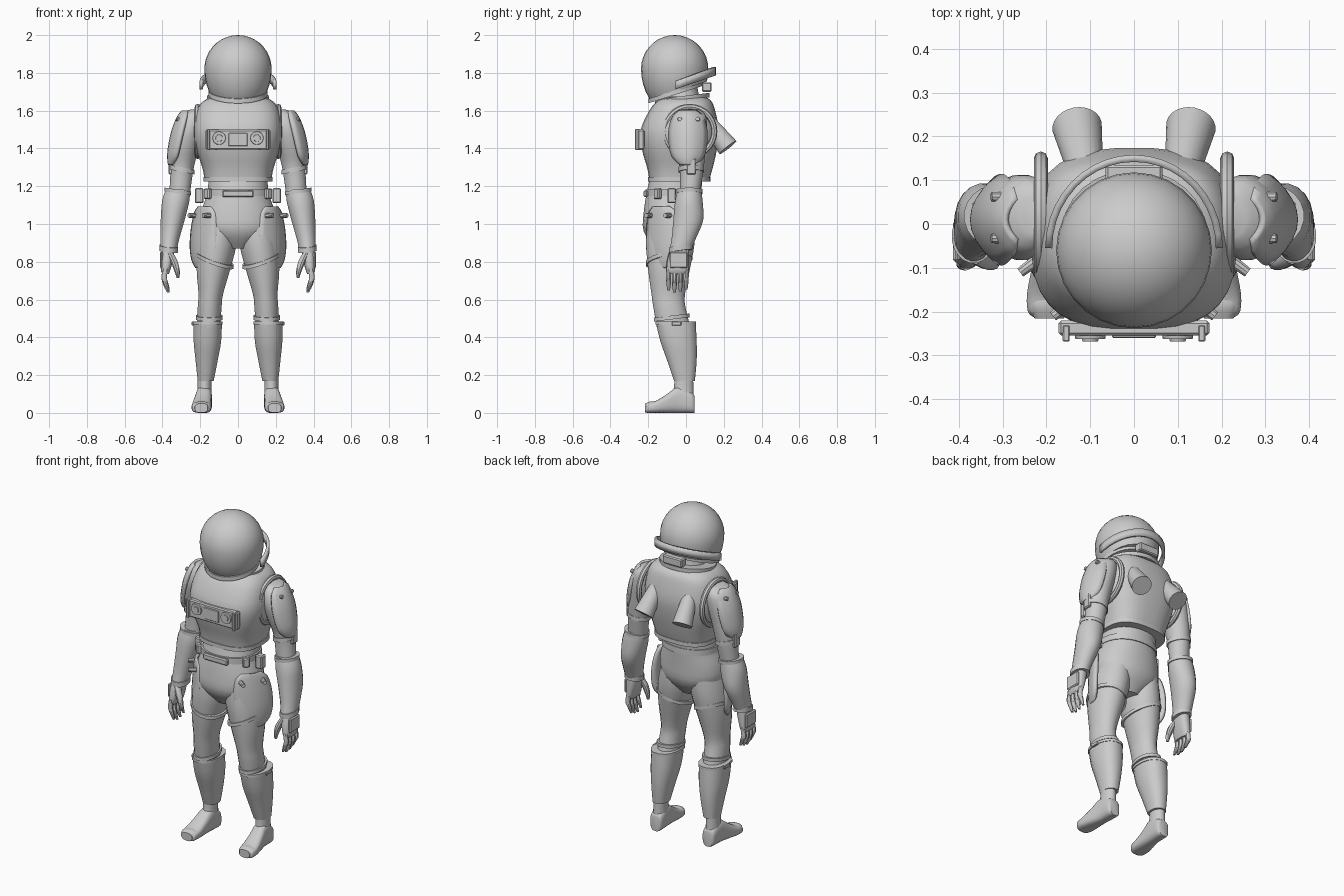
import bpy, bmesh
from math import sin, cos, pi, radians
from mathutils import Vector, Matrix

cube = bpy.data.objects.get("Cube")
if cube:
    bpy.data.objects.remove(cube)

grey = bpy.data.materials.new("suit_grey")
grey.use_nodes = True
colour = (0.6, 0.6, 0.6, 1)
grey.diffuse_color = colour
grey.node_tree.nodes["Principled BSDF"].inputs["Base Color"].default_value = colour


def finish(name, bm, angle=35):
    """Turn a bmesh into a named, shaded object."""
    bmesh.ops.recalc_face_normals(bm, faces=bm.faces)
    mesh = bpy.data.meshes.new(name)
    bm.to_mesh(mesh)
    bm.free()
    mesh.materials.append(grey)
    obj = bpy.data.objects.new(name, mesh)
    bpy.context.collection.objects.link(obj)
    bpy.ops.object.select_all(action='DESELECT')
    obj.select_set(True)
    bpy.context.view_layer.objects.active = obj
    bpy.ops.object.shade_smooth_by_angle(angle=radians(angle))
    return obj


def pair(obj):
    """Keep a part as the left one and add its mirrored right twin."""
    base = obj.name
    obj.name = "left_" + base
    twin = obj.copy()
    twin.data = obj.data.copy()
    twin.name = "right_" + base
    twin.data.transform(Matrix.Scale(-1, 4, (1, 0, 0)))
    twin.data.flip_normals()
    bpy.context.collection.objects.link(twin)


def spline(rows, steps):
    """Smoothly resample a list of section rows."""
    out = []
    for i in range(len(rows) - 1):
        a, b, c, d = (rows[max(i - 1, 0)], rows[i], rows[i + 1], rows[min(i + 2, len(rows) - 1)])
        for k in range(steps):
            t = k / steps
            out.append([q + t * (r - p) / 2 + t * t * (p - 2.5 * q + 2 * r - s / 2)
                        + t ** 3 * (1.5 * (q - r) + (s - p) / 2)
                        for p, q, r, s in zip(a, b, c, d)])
    return out + [rows[-1]]


def loft(name, rows, sides=20, power=2, steps=3, tilt=(0, 0), along_y=False):
    """Rows are centre x, y, z and the two half widths of each section."""
    bm = bmesh.new()
    rings = []
    for x, y, z, rx, ry in spline(rows, steps):
        ring = []
        for k in range(sides):
            a = 2 * pi * (k + 0.5) / sides
            c, s = cos(a), sin(a)
            u = rx * abs(c) ** (2 / power) * (1 if c > 0 else -1)
            v = ry * abs(s) ** (2 / power) * (1 if s > 0 else -1)
            p = (x + u, y, z + v) if along_y else (x + u, y + v, z + tilt[0] * u + tilt[1] * v)
            ring.append(bm.verts.new(p))
        rings.append(ring)
    for lo, hi in zip(rings, rings[1:]):
        for k in range(sides):
            n = (k + 1) % sides
            bm.faces.new((lo[k], lo[n], hi[n], hi[k]))
    bm.faces.new(rings[0])
    bm.faces.new(rings[-1])
    return finish(name, bm)


def band(name, x, y, z, rx, ry, half, **opts):
    """Short strap around a limb."""
    return loft(name, [(x, y, z - half, rx, ry), (x, y, z + half, rx, ry)], steps=1, **opts)


def rod(name, a, b, r1, r2, sides=16):
    a, b = Vector(a), Vector(b)
    turn = (b - a).to_track_quat('Z', 'Y').to_matrix().to_4x4()
    bm = bmesh.new()
    bmesh.ops.create_cone(bm, cap_ends=True, segments=sides, radius1=r1, radius2=r2,
                          depth=(b - a).length, matrix=Matrix.Translation((a + b) / 2) @ turn)
    return finish(name, bm)


def box(name, centre, size, yaw=0, bevel=0.006):
    bm = bmesh.new()
    bmesh.ops.create_cube(bm, size=1, matrix=Matrix.Translation(centre)
                          @ Matrix.Rotation(yaw, 4, 'Z') @ Matrix.Diagonal((*size, 1)))
    bmesh.ops.bevel(bm, geom=bm.edges[:], offset=bevel, segments=1, affect='EDGES')
    return finish(name, bm, 20)


def sheet(name, place, nu, nv, thick):
    """Curved plate from a function of u and v, both running from -1 to 1."""
    bm = bmesh.new()
    grid = [[bm.verts.new(place(2 * i / nu - 1, 2 * j / nv - 1)) for i in range(nu + 1)]
            for j in range(nv + 1)]
    for j in range(nv):
        for i in range(nu):
            bm.faces.new((grid[j][i], grid[j][i + 1], grid[j + 1][i + 1], grid[j + 1][i]))
    obj = finish(name, bm)
    solid = obj.modifiers.new("thickness", 'SOLIDIFY')
    solid.thickness, solid.offset = thick, 0
    return obj


def plate(name, y, rows, yaw, bulge):
    """Armour plate; rows are height, centre x and half width."""
    fine = spline(rows, 3)
    last = len(fine) - 1

    def place(u, v):
        z, x, w = fine[round((v + 1) / 2 * last)]
        out = -bulge * u * u * w
        return (x + out * cos(yaw) - u * w * sin(yaw), y + out * sin(yaw) + u * w * cos(yaw), z)
    return sheet(name, place, 8, last, 0.018)


# Helmet: dome stretched below its middle, cut by a sloping plane
bm = bmesh.new()
bmesh.ops.create_uvsphere(bm, u_segments=28, v_segments=18, radius=0.178)
for v in bm.verts:
    if v.co.z < 0:
        v.co.z *= 1.35
    v.co += Vector((0, -0.06, 1.822))
cut = bmesh.ops.bisect_plane(bm, geom=bm.verts[:] + bm.edges[:] + bm.faces[:],
                             plane_co=(0, -0.18, 1.66), plane_no=(0, 0.31, -0.95), clear_outer=True)
bmesh.ops.contextual_create(bm, geom=[e for e in cut["geom_cut"] if isinstance(e, bmesh.types.BMEdge)])
finish("helmet", bm)
band("helmet_rim", 0, -0.055, 1.697, 0.158, 0.145, 0.012, sides=28, tilt=(0, 0.32))


def rail(u, v):
    a = pi * (u + 1) / 2
    y = -0.055 + 0.205 * sin(a)
    return (0.195 * cos(a), y, 1.735 + 0.36 * (y + 0.055) + 0.022 * v)


sheet("visor_rail", rail, 20, 1, 0.016)
box("rail_block", (0, 0.11, 1.725), (0.13, 0.05, 0.05))
loft("neck", [(0, -0.01, 1.6, 0.13, 0.12), (0, -0.02, 1.68, 0.1, 0.09), (0, -0.02, 1.75, 0.09, 0.08)])
band("neck_collar", 0, -0.02, 1.665, 0.165, 0.145, 0.012, sides=28, tilt=(0, 0.12))

# Vest, waist and pelvis
loft("vest", [(0, -0.035, 1.24, 0.178, 0.16), (0, -0.032, 1.3, 0.19, 0.175),
              (0, -0.035, 1.4, 0.222, 0.2), (0, -0.033, 1.5, 0.235, 0.207),
              (0, -0.02, 1.6, 0.218, 0.175), (0, -0.01, 1.65, 0.185, 0.145),
              (0, -0.01, 1.675, 0.13, 0.11)], sides=32, power=2.8)
band("vest_hem", 0, -0.035, 1.237, 0.184, 0.166, 0.012, sides=32, power=2.8)
loft("pelvis", [(0, -0.05, 1.25, 0.155, 0.14), (0, -0.065, 1.16, 0.165, 0.145),
                (0, -0.075, 1.06, 0.195, 0.15), (0, -0.08, 0.96, 0.185, 0.145),
                (0, -0.08, 0.87, 0.06, 0.08)], sides=28, power=2.2)
band("belt", 0, -0.065, 1.165, 0.172, 0.15, 0.018, sides=28, power=2.2)
box("belt_buckle", (0, -0.213, 1.16), (0.165, 0.022, 0.036))
pair(box("belt_pouch", (0.205, -0.075, 1.15), (0.045, 0.045, 0.08)))
pair(box("belt_clip", (0.16, -0.15, 1.16), (0.03, 0.04, 0.055), yaw=-0.8))

# Chest panel with two dials
box("chest_panel", (0, -0.238, 1.447), (0.345, 0.034, 0.105))
box("panel_screen", (0, -0.255, 1.447), (0.1, 0.012, 0.07), bevel=0.003)
pair(box("panel_bracket", (0.155, -0.25, 1.447), (0.016, 0.038, 0.11), bevel=0.003))
pair(rod("dial_ring", (0.1, -0.24, 1.455), (0.1, -0.263, 1.455), 0.038, 0.034))
pair(rod("dial_knob", (0.1, -0.25, 1.455), (0.1, -0.268, 1.455), 0.022, 0.018))

# Back thrusters
pair(rod("thruster", (0.105, 0.09, 1.575), (0.13, 0.222, 1.405), 0.036, 0.057, 24))

# Armhole lips and arms
bpy.ops.mesh.primitive_torus_add(major_segments=28, minor_segments=8, major_radius=0.13,
                                 minor_radius=0.016)
lip = bpy.context.object
lip.name = "armhole_lip"
lip.data.transform(Matrix.Translation((0.213, 0.02, 1.49)) @ Matrix.Rotation(pi / 2, 4, 'Y'))
lip.data.materials.append(grey)
bpy.ops.object.shade_smooth_by_angle(angle=radians(40))
pair(lip)
pair(loft("upper_arm", [(0.225, 0.02, 1.605, 0.03, 0.05), (0.24, 0.02, 1.575, 0.07, 0.085),
                        (0.258, 0.015, 1.5, 0.083, 0.098), (0.28, 0.02, 1.4, 0.075, 0.085),
                        (0.295, 0.03, 1.3, 0.062, 0.065), (0.31, 0.02, 1.15, 0.055, 0.052)]))
pair(band("arm_strap", 0.298, 0.028, 1.288, 0.068, 0.068, 0.012, tilt=(0.2, 0)))
pair(box("arm_pouch", (0.358, 0.028, 1.305), (0.022, 0.05, 0.085)))
pair(loft("forearm", [(0.318, 0.018, 1.185, 0.064, 0.062), (0.33, 0.015, 1.12, 0.073, 0.074),
                      (0.346, 0.012, 1.02, 0.064, 0.08), (0.36, -0.01, 0.93, 0.052, 0.066),
                      (0.367, -0.028, 0.87, 0.045, 0.058)]))
pair(band("elbow_cuff", 0.318, 0.018, 1.172, 0.071, 0.07, 0.01, tilt=(0.15, 0)))
pair(band("wrist_cuff", 0.367, -0.028, 0.87, 0.05, 0.062, 0.014, tilt=(0.1, 0.15)))

# Shoulder pads with rivets
pair(plate("shoulder_pad", 0.01, [(1.595, 0.29, 0.045), (1.565, 0.315, 0.078), (1.49, 0.345, 0.098),
                                  (1.4, 0.363, 0.093), (1.35, 0.366, 0.075), (1.315, 0.362, 0.035)],
           0, 0.55))
for spot, y in (("front", -0.033), ("back", 0.062)):
    pair(rod(spot + "_pad_rivet", (0.29, y, 1.55), (0.326, y, 1.557), 0.013, 0.011, 10))

# Hands: palm, knuckle guard, four fingers and a thumb
pair(loft("palm", [(0.368, -0.03, 0.89, 0.033, 0.045), (0.375, -0.04, 0.82, 0.034, 0.056),
                   (0.383, -0.045, 0.76, 0.026, 0.058), (0.383, -0.045, 0.735, 0.017, 0.05)], power=2.5))
pair(box("hand_guard", (0.406, -0.04, 0.81), (0.016, 0.095, 0.085)))
for k, word in enumerate(("index", "middle", "ring", "little")):
    y = -0.092 + 0.031 * k
    drop = 0.012 * abs(k - 1.3)
    pair(loft(word + "_finger", [(0.384, y, 0.765, 0.015, 0.014), (0.391, y, 0.715, 0.015, 0.0135),
                                 (0.382, y, 0.67 + drop, 0.013, 0.012),
                                 (0.368, y, 0.633 + drop, 0.007, 0.007)], sides=10))
pair(loft("thumb", [(0.362, -0.07, 0.85, 0.018, 0.022), (0.338, -0.085, 0.8, 0.02, 0.019),
                    (0.322, -0.09, 0.75, 0.015, 0.015), (0.318, -0.09, 0.715, 0.007, 0.008)], sides=10))

# Legs
pair(loft("thigh", [(0.095, -0.078, 1.04, 0.085, 0.125), (0.109, -0.083, 0.9, 0.103, 0.13),
                    (0.13, -0.09, 0.76, 0.09, 0.112), (0.144, -0.094, 0.63, 0.066, 0.09),
                    (0.15, -0.088, 0.56, 0.064, 0.086), (0.155, -0.065, 0.45, 0.062, 0.09)]))
pair(band("thigh_strap", 0.125, -0.088, 0.81, 0.102, 0.125, 0.01, tilt=(0.35, 0.15)))
pair(plate("thigh_plate", -0.135, [(1.09, 0.185, 0.05), (1.06, 0.192, 0.088), (0.98, 0.202, 0.108),
                                   (0.88, 0.208, 0.11), (0.81, 0.204, 0.095), (0.77, 0.196, 0.06)],
           -0.64, 0.3))
for spot, x, y in (("front", 0.15, -0.185), ("back", 0.225, -0.085)):
    pair(rod(spot + "_plate_rivet", (x, y, 1.045), (x + 0.035, y - 0.026, 1.045), 0.014, 0.012, 10))
pair(band("knee_band", 0.153, -0.075, 0.505, 0.071, 0.096, 0.01, tilt=(0, 0.12)))
pair(loft("shin_guard", [(0.16, -0.054, 0.48, 0.076, 0.107), (0.162, -0.04, 0.38, 0.074, 0.098),
                         (0.166, -0.022, 0.28, 0.06, 0.08), (0.171, -0.008, 0.17, 0.043, 0.056)],
          sides=16, power=2.3))
pair(band("shin_guard_rim", 0.16, -0.054, 0.475, 0.08, 0.11, 0.008, sides=16, power=2.3))
pair(box("shin_latch", (0.238, -0.05, 0.473), (0.014, 0.05, 0.022), bevel=0.003))

# Feet
pair(loft("ankle", [(0.177, -0.012, 0.2, 0.037, 0.05), (0.177, -0.012, 0.13, 0.037, 0.052),
                    (0.178, -0.015, 0.06, 0.04, 0.058)]))
pair(loft("foot", [(0.177, 0.045, 0.045, 0.03, 0.045), (0.177, 0.03, 0.055, 0.04, 0.055),
                   (0.18, -0.04, 0.07, 0.042, 0.07), (0.187, -0.1, 0.05, 0.047, 0.05),
                   (0.193, -0.16, 0.032, 0.052, 0.032), (0.195, -0.2, 0.027, 0.048, 0.027),
                   (0.195, -0.213, 0.02, 0.035, 0.018)], power=3, along_y=True))
pair(loft("toe_cap", [(0.193, -0.168, 0.03, 0.046, 0.029), (0.194, -0.19, 0.03, 0.045, 0.03),
                      (0.194, -0.216, 0.026, 0.034, 0.024)], power=3, along_y=True))
